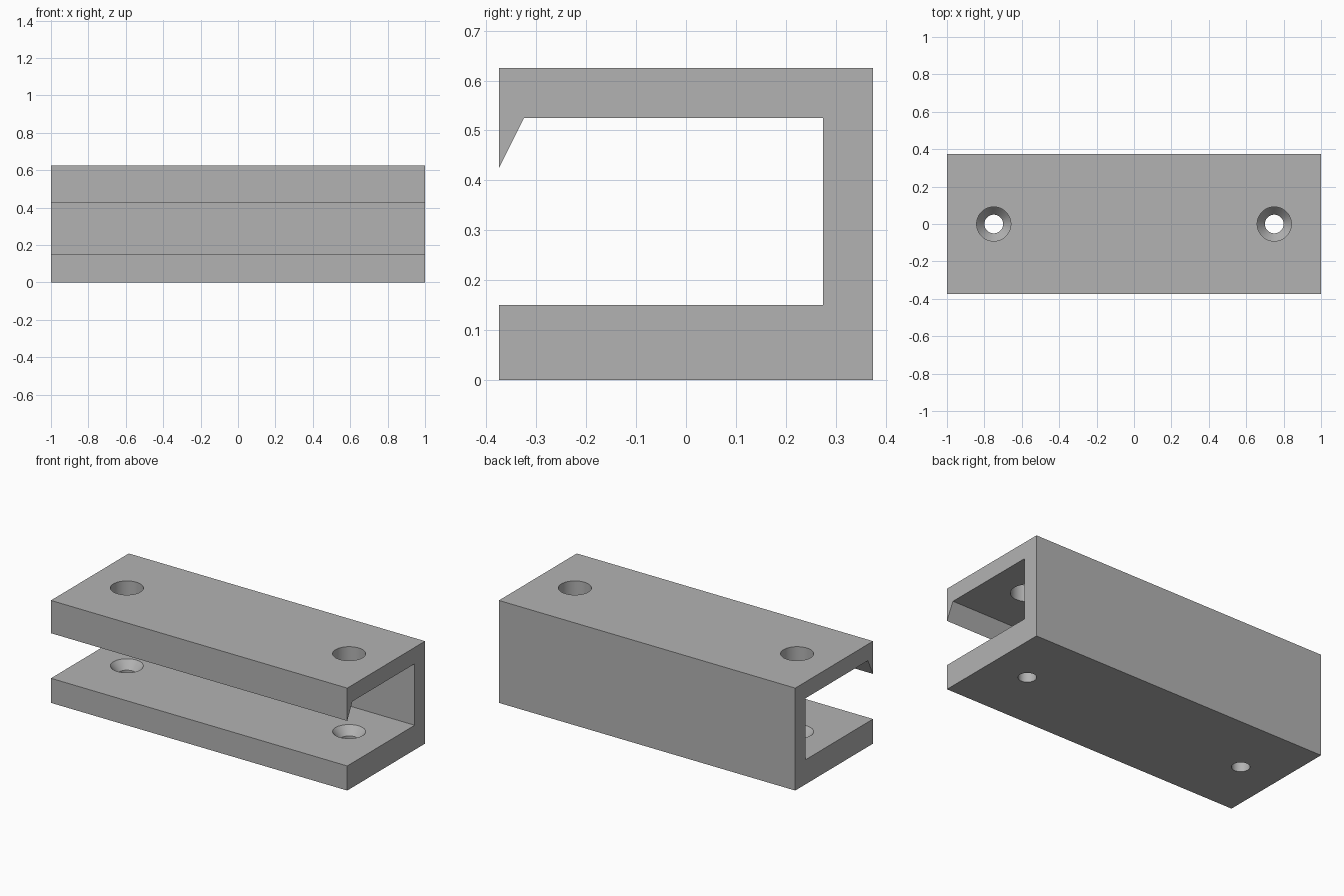
import bpy
import bmesh

cube = bpy.data.objects.get("Cube")
if cube:
    bpy.data.objects.remove(cube, do_unlink=True)

grey = bpy.data.materials.new("plain_grey")
grey.use_nodes = True
COLOUR = (0.45, 0.45, 0.45, 1)
grey.diffuse_color = COLOUR
grey.node_tree.nodes["Principled BSDF"].inputs["Base Color"].default_value = COLOUR


def sweep(name, profile, axis_point, steps=None):
    """Make a solid by extruding a profile along x, or by turning it about z."""
    bm = bmesh.new()
    verts = [bm.verts.new(axis_point(a, b)) for a, b in profile]
    if steps is None:
        face = bm.faces.new(verts)
        moved = bmesh.ops.extrude_face_region(bm, geom=[face])["geom"]
        bmesh.ops.translate(bm, vec=(2, 0, 0),
                            verts=[v for v in moved if isinstance(v, bmesh.types.BMVert)])
    else:
        edges = [bm.edges.new(pair) for pair in zip(verts, verts[1:])]
        bmesh.ops.spin(bm, geom=verts + edges, cent=(0, 0, 0), axis=(0, 0, 1),
                       angle=6.283185307, steps=steps)
        bmesh.ops.remove_doubles(bm, verts=bm.verts, dist=0.0001)
    bmesh.ops.recalc_face_normals(bm, faces=bm.faces)
    mesh = bpy.data.meshes.new(name)
    bm.to_mesh(mesh)
    bm.free()
    mesh.materials.append(grey)
    obj = bpy.data.objects.new(name, mesh)
    bpy.context.collection.objects.link(obj)
    return obj


# C-shaped channel with a pointed lip on the upper front edge
channel = sweep("channel_bracket", [
    (-0.375, 0), (0.375, 0), (0.375, 0.625), (-0.375, 0.625), (-0.375, 0.425),
    (-0.325, 0.525), (0.275, 0.525), (0.275, 0.15), (-0.375, 0.15),
], lambda y, z: (-1, y, z))

# Screw holes: wide access hole above, countersunk narrow hole below
hole_profile = [(0, -0.1), (0.05, -0.1), (0.05, 0.1), (0.0915, 0.15), (0.0915, 0.7), (0, 0.7)]
cutters = []
for side, x in (("right", -0.75), ("left", 0.75)):
    cutter = sweep(side + "_screw_hole_cutter", hole_profile, lambda r, z: (r, 0, z), 48)
    cutter.location.x = x
    cutter.hide_render = True
    cutters.append(cutter)
    cut = channel.modifiers.new(side + "_screw_hole", "BOOLEAN")
    cut.operation = "DIFFERENCE"
    cut.solver = "EXACT"
    cut.object = cutter

# Apply the cuts, then smooth the round walls only
bpy.ops.object.select_all(action="DESELECT")
bpy.context.view_layer.objects.active = channel
channel.select_set(True)
for name in [m.name for m in channel.modifiers]:
    bpy.ops.object.modifier_apply(modifier=name)
for cutter in cutters:
    bpy.data.objects.remove(cutter, do_unlink=True)
bpy.ops.object.shade_smooth_by_angle(angle=0.5)
